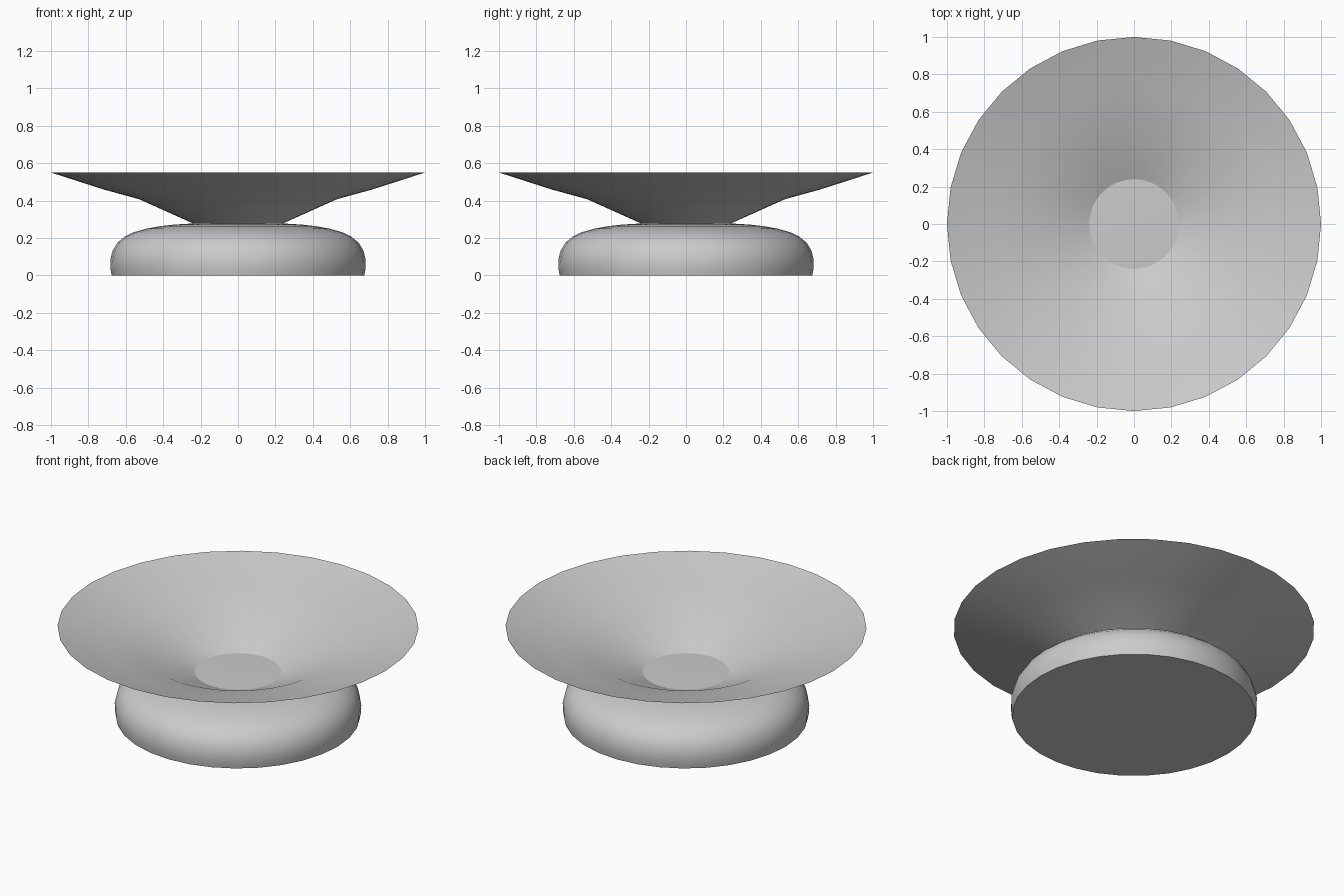
import bpy
import bmesh
import math
from mathutils import Matrix

cube = bpy.data.objects.get("Cube")
if cube:
    bpy.data.objects.remove(cube, do_unlink=True)

SIDES = 32

# Single pale grey finish
grey = bpy.data.materials.new("pale_grey")
grey.use_nodes = True
colour = (0.6, 0.6, 0.6, 1)
grey.diffuse_color = colour
grey.node_tree.nodes["Principled BSDF"].inputs["Base Color"].default_value = colour


def lathe(name, profile):
    """Spin a (radius, height) profile around the z axis."""
    bm = bmesh.new()
    verts = [bm.verts.new((r, 0, z)) for r, z in profile]
    edges = [bm.edges.new(pair) for pair in zip(verts, verts[1:])]
    bmesh.ops.spin(bm, geom=verts + edges, cent=(0, 0, 0), axis=(0, 0, 1),
                   angle=math.tau, steps=SIDES, use_merge=True)
    bmesh.ops.remove_doubles(bm, verts=bm.verts, dist=0.0005)
    bmesh.ops.recalc_face_normals(bm, faces=bm.faces)
    mesh = bpy.data.meshes.new(name)
    bm.to_mesh(mesh)
    bm.free()
    mesh.materials.append(grey)
    obj = bpy.data.objects.new(name, mesh)
    bpy.context.collection.objects.link(obj)
    bpy.ops.object.select_all(action='DESELECT')
    obj.select_set(True)
    bpy.context.view_layer.objects.active = obj
    bpy.ops.object.shade_smooth_by_angle(angle=math.radians(40))
    return obj


# Cushion-shaped foot with a flat underside and a flat crown
lathe("rounded_base", [
    (0, 0), (0.675, 0), (0.682, 0.035), (0.683, 0.08), (0.672, 0.13),
    (0.645, 0.175), (0.605, 0.208), (0.56, 0.23), (0.49, 0.25),
    (0.42, 0.263), (0.34, 0.272), (0.24, 0.278), (0, 0.278),
])

# Thin flared dish, open at the rim, rising from the crown
dish = lathe("flared_dish", [
    (0.24, 0.278), (0.53, 0.408), (0.72, 0.46), (1, 0.55),
])

# The dish's upper side is its outward side
bm = bmesh.new()
bm.from_mesh(dish.data)
bm.normal_update()
bmesh.ops.reverse_faces(bm, faces=[f for f in bm.faces if f.normal.z < 0])
bm.to_mesh(dish.data)
bm.free()
